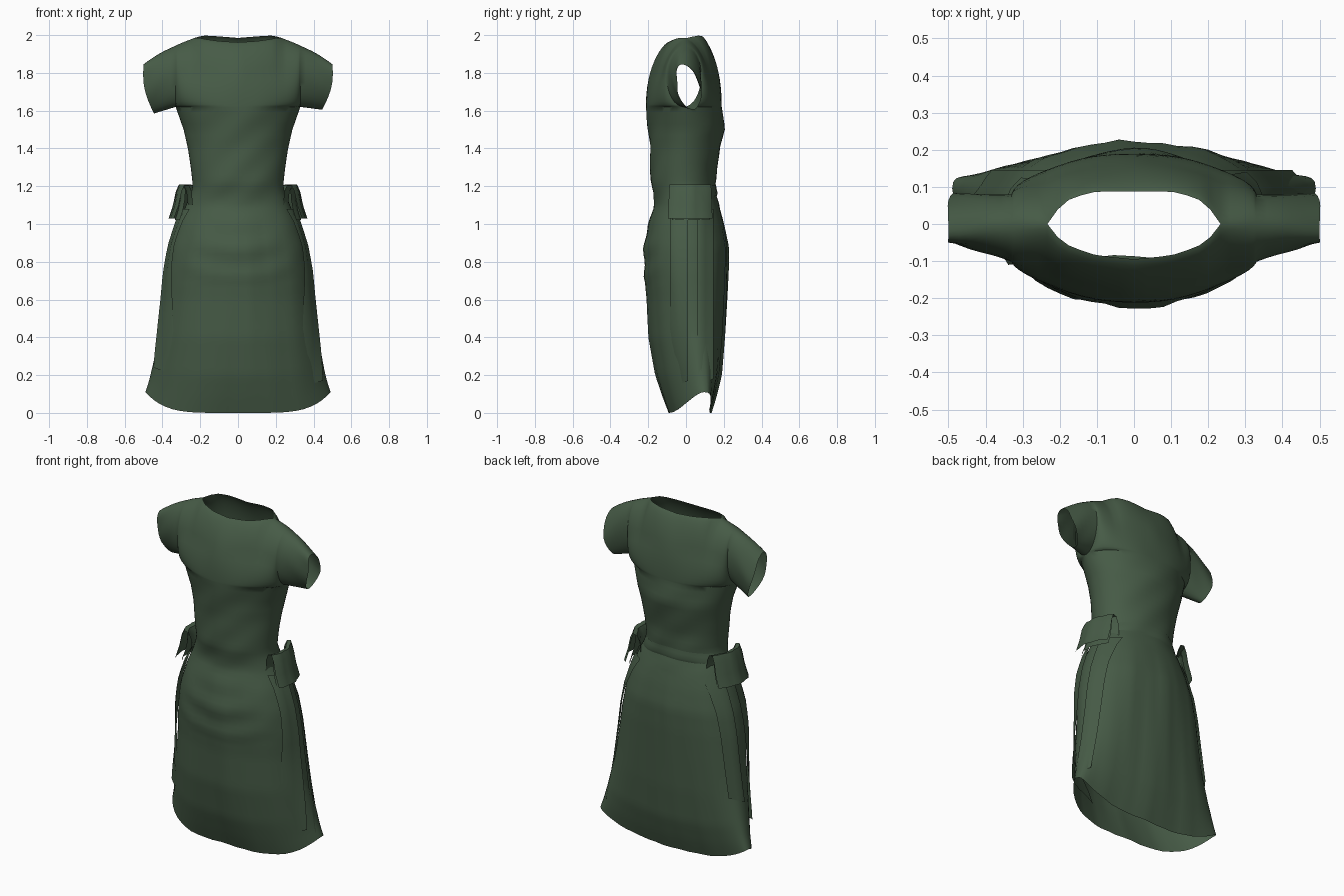
import bpy, bmesh, math

if "Cube" in bpy.data.objects:
    bpy.data.objects.remove(bpy.data.objects["Cube"])

green = bpy.data.materials.new("dark_green_cloth")
green.diffuse_color = (0.062, 0.105, 0.062, 1)
green.use_nodes = True
green.node_tree.nodes["Principled BSDF"].inputs["Base Color"].default_value = green.diffuse_color

# z, half width, front y, back y, squareness of the cross-section
PROFILE = [
    (0.00, .490, -.09, .13, 2.5), (0.08, .470, -.12, .155, 2.4), (0.20, .448, -.16, .185, 2.3),
    (0.40, .415, -.195, .203, 2.3), (0.60, .39, -.205, .213, 2.3), (0.75, .375, -.220, .220, 2.3),
    (0.88, .352, -.222, .222, 2.3), (1.00, .315, -.20, .20, 2.3), (1.10, .275, -.165, .175, 2.2),
    (1.18, .243, -.175, .150, 2.1), (1.21, .24, -.188, .160, 2.1), (1.30, .25, -.188, .162, 2.1),
    (1.40, .265, -.19, .182, 2.05), (1.50, .288, -.20, .203, 2.0), (1.62, .33, -.215, .192, 1.95)]
COLS = 28          # columns across each half
ARM_X, ARM_Z = .33, 1.62


def lerp(a, b, t):
    return a + (b - a) * t


def table(rows, v):
    """Linear lookup in rows sorted by their first value."""
    for a, b in zip(rows, rows[1:]):
        if v <= b[0]:
            t = (v - a[0]) / (b[0] - a[0])
            return [lerp(p, q, t) for p, q in zip(a[1:], b[1:])]
    return list(rows[-1][1:])


def side_shift(z, c):
    """The skirt's side corners swing towards the back near the hem."""
    return .075 * max(0, 1 - z / .9) * abs(c) ** 4


def body_point(z, c, side, soft=0):
    """Point on the tube at height z; c in -1..1 across, side -1 front / 1 back."""
    w, yf, yb, e = table(PROFILE, z)
    if side < 0:                                        # the front is rounder than the back
        e -= lerp(.35, .12, min(1, max(0, (z - 1) / .2)))
    e -= soft
    mid = (yf + yb) / 2 + side_shift(z, c)
    depth = (yb - yf) / 2 * max(0, 1 - abs(c) ** e) ** (1 / e)
    # soft vertical folds in the skirt and hanging swags below the waist
    if z < 1.1:
        env = min(1, (1.1 - z) * 4) * (1 - c * c)
        depth += env * (.004 * math.sin(9 * c + 2 * z + side) + .003 * math.sin(21 * c - 3 * z))
        if side < 0 and z > .7:
            depth += .005 * env * math.sin(38 * (z - .16 * c * c))
    else:
        depth += .003 * (1 - c * c) * math.sin(30 * z + 7 * c * side)
    rise = abs(c) ** (5 if side < 0 else 3)             # hem rises at the sides
    return (w * c, mid + side * depth, z + .11 * rise * max(0, 1 - z / .5))


def finish(name, bm):
    bmesh.ops.remove_doubles(bm, verts=bm.verts, dist=.0004)
    bmesh.ops.recalc_face_normals(bm, faces=bm.faces)
    me = bpy.data.meshes.new(name)
    bm.to_mesh(me)
    bm.free()
    ob = bpy.data.objects.new(name, me)
    bpy.context.collection.objects.link(ob)
    me.materials.append(green)
    bpy.ops.object.select_all(action='DESELECT')
    ob.select_set(True)
    bpy.context.view_layer.objects.active = ob
    bpy.ops.object.shade_smooth_by_angle(angle=math.radians(50))


def add_grid(bm, grid):
    vs = [[bm.verts.new(p) for p in row] for row in grid]
    for r, s in zip(vs, vs[1:]):
        for i in range(len(r) - 1):
            bm.faces.new((r[i], r[i + 1], s[i + 1], s[i]))


# ridge along neck and shoulder: |x|, front y, front z, back y, back z
RIDGE = [(0, -.095, 1.962, .088, 1.985), (.10, -.085, 1.968, .088, 1.993), (.17, -.062, 1.978, .07, 1.998),
         (.21, -.032, 1.986, .035, 1.992), (.228, .0, 1.986, .0, 1.986), (.30, 0, 1.958, 0, 1.958),
         (.40, -.005, 1.912, -.005, 1.912), (.46, -.015, 1.875, -.015, 1.875), (.50, -.02, 1.845, -.02, 1.845)]


def upper_point(x, s, h, side):
    """Bodice point above the armpit; s is 0 on the body and 1 at the cuff."""
    sign = 1 if x >= 0 else -1
    ax = abs(x)
    top_x = lerp(ax, .50, s)
    yf, zf, yb, zb = table(RIDGE, top_x)
    ty, tz = (yf, zf) if side < 0 else (yb, zb)
    low = body_point(ARM_Z, sign * ax / ARM_X, side, .45 * min(1, 2 * h))
    low_x = lerp(ax, .445, s)
    low_z = ARM_Z - s * (.015 if sign > 0 else .035)
    low_y = low[1] + .05 * s
    fall = max(0, 1 - h ** 2.2) ** .75
    full, cuff = (.092, .075) if side < 0 else (.09, .048)
    puff = lerp(full, cuff, s) * min(1, ax / ARM_X) ** 2.6 * math.sqrt(max(0, 4 * h * (1 - h)))
    puff += .005 * s * math.sin(9 * h + 5 * s) * math.sin(math.pi * h)
    bulge = .022 * math.sin(math.pi * h) * s
    return (sign * (lerp(low_x, top_x, h) + bulge), lerp(ty, low_y, fall) + side * puff,
            lerp(low_z, tz, h))


# dress: skirt and bodice tube, then shoulders with open sleeves
bm = bmesh.new()
angles = [math.cos(math.pi * (1 - i / COLS)) for i in range(COLS + 1)]
heights = [ARM_Z * i / 54 for i in range(55)]
for side in (-1, 1):
    add_grid(bm, [[body_point(z, c, side) for c in angles] for z in heights])
    sleeve = [k / 6 for k in range(7)]
    columns = [(-ARM_X, s) for s in reversed(sleeve[1:])] + [(ARM_X * c, 0) for c in angles] \
        + [(ARM_X, s) for s in sleeve[1:]]
    rows = [.5 - .5 * math.cos(math.pi * k / 16) for k in range(17)]
    add_grid(bm, [[upper_point(x, s, h, side) for x, s in columns] for h in rows])
finish("dress", bm)


def strip(name, sign, path, y0, y1, flare=0, wrap=.05, n=8):
    """Cloth strip: an (x, z) path swept across y, curving round the hip at both ends."""
    bm = bmesh.new()
    grid = []
    for k, (x, z) in enumerate(path):
        f = flare * k / (len(path) - 1)
        row = []
        for i in range(n + 1):
            bend = wrap * (2 * i / n - .8) ** 2 + .004 * math.sin(i * 2.1 + k * .5)
            row.append((sign * (x - bend), lerp(y0 - f, y1 + f, i / n), z))
        grid.append(row)
    add_grid(bm, grid)
    finish(name, bm)


def skirt_x(z, y):
    """Half width of the skirt at a given depth."""
    w, yf, yb, e = table(PROFILE, z)
    y -= side_shift(z, .95)
    mid = (yf + yb) / 2
    if y < mid:
        e -= .35
    q = min(.9, abs(y - mid) / ((yb - yf) / 2))
    return w * (1 - q ** e) ** (1 / e)


# side ties: folded bow loops with long hanging tails
for sign, label in ((1, "right"), (-1, "left")):
    dy = -.015 if sign > 0 else -.03
    strip(label + "_bow_outer", sign, [(.265, 1.10), (.272, 1.17), (.288, 1.205), (.312, 1.21), (.328, 1.17),
                                       (.342, 1.10), (.365, 1.03)], -.065 + dy, .14 + dy, .015, .04)
    strip(label + "_bow_inner", sign, [(.30, 1.19), (.305, 1.13), (.318, 1.07), (.335, 1.02)],
          -.05 + dy, .13 + dy, .01, .035)
    for name, y0, y1, end, out in (("front_tail", -.085, .01, .2 if sign < 0 else .13, .018),
                                   ("back_tail", .06, .145, .36 if sign < 0 else .14, .012)):
        bm = bmesh.new()
        grid = []
        for k in range(15):
            row = []
            for i in range(5):
                y = lerp(y0, y1, i / 4)
                z = lerp(1.08, end + .01 * i, k / 14)
                row.append((sign * (skirt_x(z, y) + out + .004 * math.sin(i * 2)), y, z))
            grid.append(row)
        add_grid(bm, grid)
        finish(label + "_" + name, bm)

# waist seam at the back: a thin fold of cloth hanging over the skirt
bm = bmesh.new()
seam = []
for z, out in ((1.21, .002), (1.19, .010), (1.165, .012), (1.15, .003)):
    row = []
    for c in angles:
        x, y, zz = body_point(z, c, 1)
        row.append((x * (1 + out), y + out, zz - .02 * c * c))
    seam.append(row)
add_grid(bm, seam)
finish("waist_fold", bm)
